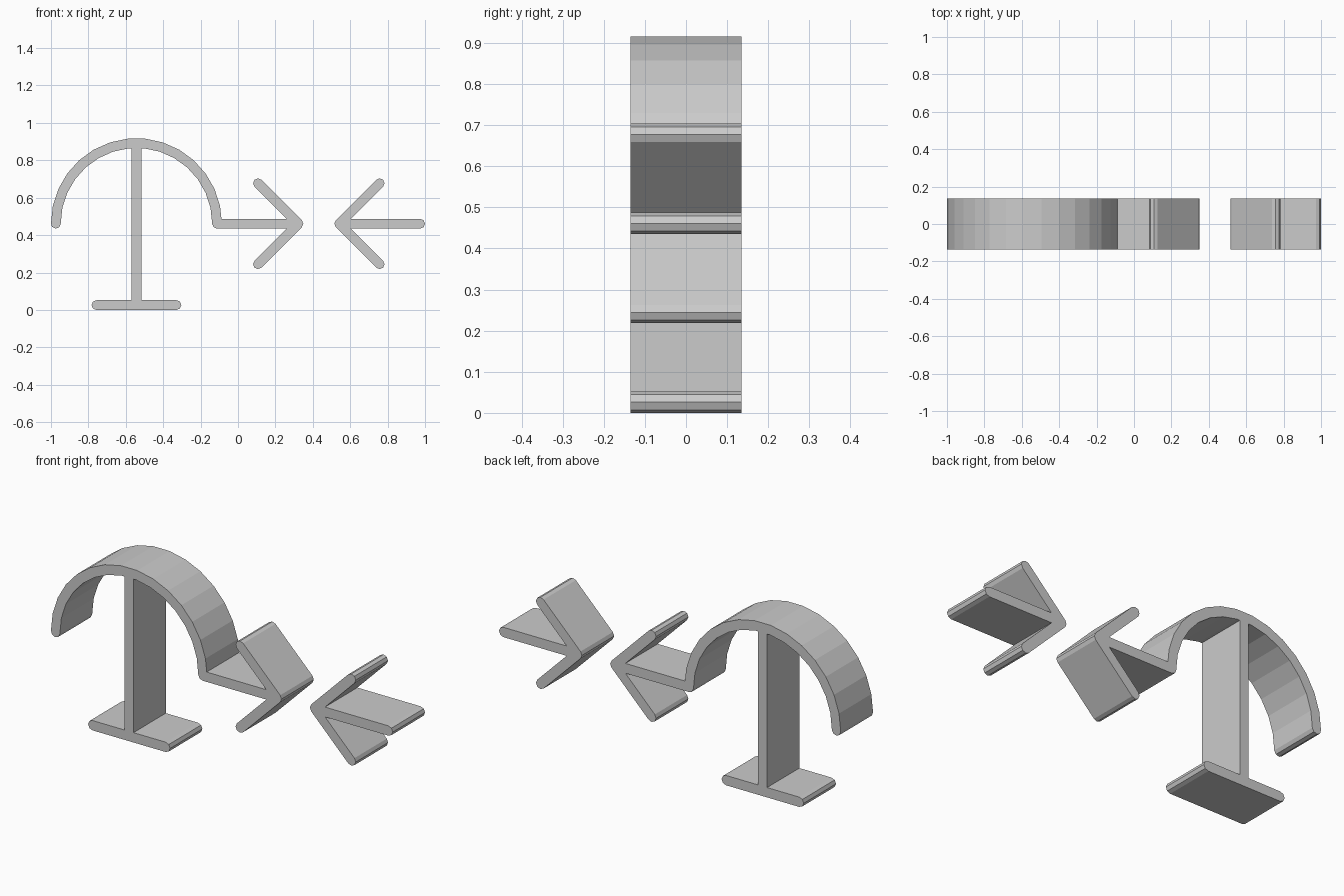
import bpy
import bmesh
from math import pi, cos, sin, atan2
from mathutils import Vector

cube = bpy.data.objects.get("Cube")
if cube:
    bpy.data.objects.remove(cube)

R = 0.026        # half thickness of every bar
DEPTH = 0.27     # extrusion along y
MID = 0.461      # height of the arrows and the arch ends
CAP = 4          # facets on each rounded end

grey = bpy.data.materials.new("plain grey")
grey.use_nodes = True
colour = (0.6, 0.6, 0.6, 1)
grey.diffuse_color = colour
grey.node_tree.nodes["Principled BSDF"].inputs["Base Color"].default_value = colour


def extrude(name, outline):
    """Solid from an (x, z) outline, centred on y = 0."""
    bm = bmesh.new()
    face = bm.faces.new([bm.verts.new((x, -DEPTH / 2, z)) for x, z in outline])
    out = bmesh.ops.extrude_face_region(bm, geom=[face])["geom"]
    verts = [v for v in out if isinstance(v, bmesh.types.BMVert)]
    bmesh.ops.translate(bm, verts=verts, vec=(0, DEPTH, 0))
    bmesh.ops.recalc_face_normals(bm, faces=bm.faces)
    mesh = bpy.data.meshes.new(name)
    bm.to_mesh(mesh)
    bm.free()
    mesh.materials.append(grey)
    ob = bpy.data.objects.new(name, mesh)
    bpy.context.collection.objects.link(ob)
    return ob


def stroke(name, path):
    """Bar of constant thickness along a path, with rounded ends."""
    pts = [Vector(p) for p in path]
    n = len(pts)
    dirs = [(pts[min(i + 1, n - 1)] - pts[max(i - 1, 0)]).normalized() for i in range(n)]

    def cap(p, d):
        a = atan2(d.y, d.x) - pi / 2
        return [(p.x + R * cos(a + pi * k / CAP), p.y + R * sin(a + pi * k / CAP))
                for k in range(CAP + 1)]

    def side(s):
        return [(p.x - s * R * d.y, p.y + s * R * d.x)
                for p, d in zip(pts[1:-1], dirs[1:-1])]

    outline = side(-1) + cap(pts[-1], dirs[-1]) + side(1)[::-1] + cap(pts[0], -dirs[0])
    return extrude(name, outline)


def merge(name, parts):
    """Union of overlapping bars into one clean solid."""
    body = parts[0]
    body.name = body.data.name = name
    bpy.context.view_layer.objects.active = body
    for other in parts[1:]:
        mod = body.modifiers.new("union", 'BOOLEAN')
        mod.operation = 'UNION'
        mod.solver = 'EXACT'
        mod.object = other
        bpy.ops.object.modifier_apply(modifier=mod.name)
        bpy.data.objects.remove(other)
    return body


def arrow(tip, tail, s):
    """Bars of an arrow whose head points along s on x."""
    barb = 0.2165
    return [stroke("shaft", [(tail, MID), (tip, MID)])] + [
        stroke("barb", [(tip - s * barb, MID + k * barb), (tip, MID)]) for k in (-1, 1)]


# Arched canopy on a stem and foot, continuing into the first arrow
cx, radius, steps = -0.543, 0.431, 15
arch = [(cx - radius * cos(pi * i / steps), MID + radius * sin(pi * i / steps))
        for i in range(steps + 1)]
canopy = stroke("canopy", arch)
stem = stroke("stem", [(cx, R), (cx, MID + radius - 0.005)])
foot = stroke("foot", [(cx - 0.214, R), (cx + 0.214, R)])
merge("arched_stand_with_arrow", [canopy, stem, foot] + arrow(0.323, cx + radius, 1))

# Separate arrow facing the first one
merge("facing_arrow", arrow(0.541, 0.974, -1))
